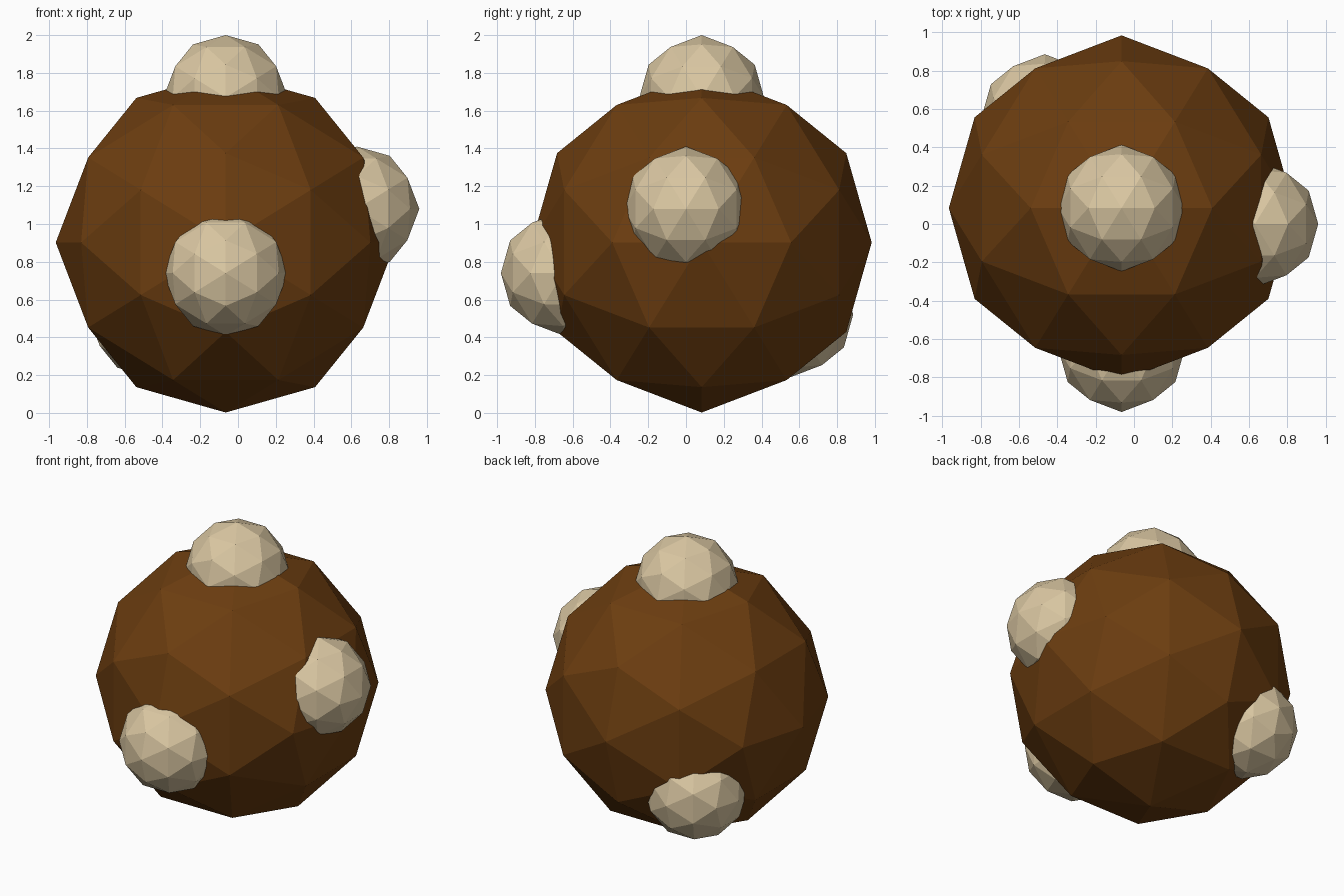
import bpy
import bmesh
import math
from mathutils import Matrix, Vector

cube = bpy.data.objects.get("Cube")
if cube:
    bpy.data.objects.remove(cube, do_unlink=True)


def make_material(name, colour):
    mat = bpy.data.materials.new(name)
    mat.use_nodes = True
    mat.diffuse_color = colour
    bsdf = mat.node_tree.nodes["Principled BSDF"]
    bsdf.inputs["Base Color"].default_value = colour
    bsdf.inputs["Roughness"].default_value = 0.9
    return mat


# Tilt that turns an edge of the faceted ball, rather than a corner, upward
TILT = Matrix.Rotation(-math.atan(2 / (1 + math.sqrt(5))), 4, 'Y')


def faceted_ball(name, centre, radius, mat):
    bm = bmesh.new()
    bmesh.ops.create_icosphere(bm, subdivisions=2, radius=radius, matrix=TILT)
    mesh = bpy.data.meshes.new(name)
    bm.to_mesh(mesh)
    bm.free()
    mesh.materials.append(mat)
    for face in mesh.polygons:
        face.use_smooth = False
    obj = bpy.data.objects.new(name, mesh)
    obj.location = Vector(centre)
    bpy.context.collection.objects.link(obj)
    return obj


brown = make_material("dark brown", (0.15, 0.047, 0.005, 1))
cream = make_material("cream", (0.70, 0.57, 0.36, 1))

# Large body
faceted_ball("body", (-0.065, 0.083, 0.902), 0.9, brown)

# Small lumps sunk into the body
lumps = {
    "top_lump": (-0.065, 0.083, 1.67),
    "front_lump": (-0.065, -0.65, 0.74),
    "left_lump": (0.63, 0.0, 1.08),
    "back_lump": (-0.465, 0.555, 0.52),
}
for name, centre in lumps.items():
    faceted_ball(name, centre, 0.33, cream)
